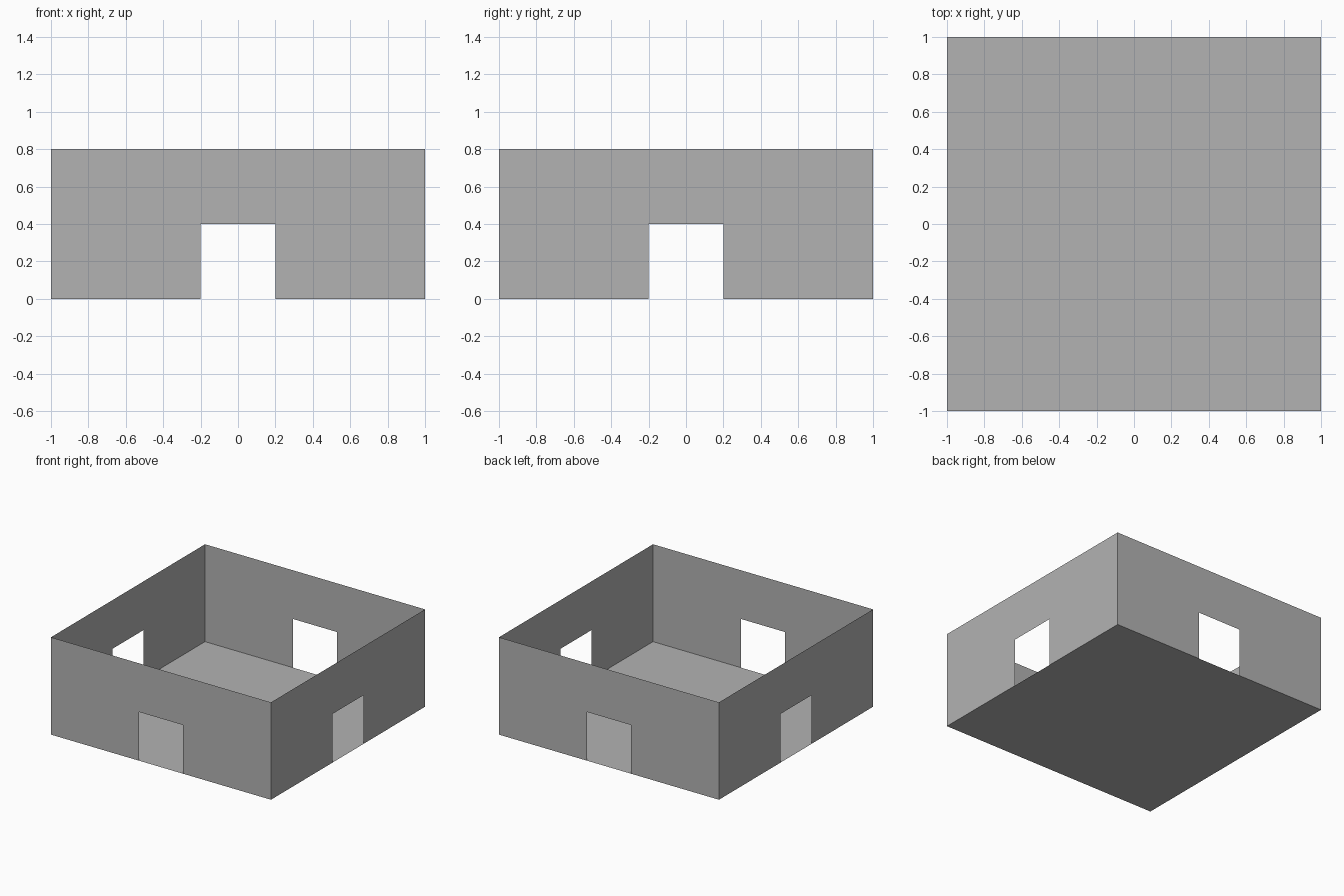
import bpy
import math
from mathutils import Matrix

if "Cube" in bpy.data.objects:
    bpy.data.objects.remove(bpy.data.objects["Cube"])

HALF = 1.0        # half width of the room
HEIGHT = 0.8      # wall height
DOOR_HALF = 0.2   # half width of each doorway
DOOR_TOP = 0.4    # doorway height

grey = bpy.data.materials.new("plain_grey")
grey.diffuse_color = (0.45, 0.45, 0.45, 1.0)
grey.use_nodes = True
grey.node_tree.nodes["Principled BSDF"].inputs["Base Color"].default_value = grey.diffuse_color


def sheet(name, points, matrix=Matrix()):
    """Single flat face from an outline."""
    mesh = bpy.data.meshes.new(name)
    mesh.from_pydata([matrix @ p for p in map(to_vector, points)], [],
                     [range(len(points))])
    mesh.materials.append(grey)
    obj = bpy.data.objects.new(name, mesh)
    bpy.context.collection.objects.link(obj)
    return obj


def to_vector(p):
    return Matrix.Translation(p).to_translation()


# Floor
sheet("floor", [(-HALF, -HALF, 0), (HALF, -HALF, 0),
                (HALF, HALF, 0), (-HALF, HALF, 0)])

# Wall outline with a doorway notch, mirrored about its centre
right_half = [(DOOR_HALF, DOOR_TOP), (DOOR_HALF, 0), (HALF, 0), (HALF, HEIGHT)]
outline = right_half + [(-x, z) for x, z in reversed(right_half)]
wall_points = [(x, -HALF, z) for x, z in outline]

# Four identical thin walls around the floor
for i, side in enumerate(("front", "right", "back", "left")):
    sheet(side + "_wall", wall_points, Matrix.Rotation(i * math.pi / 2, 4, 'Z'))
